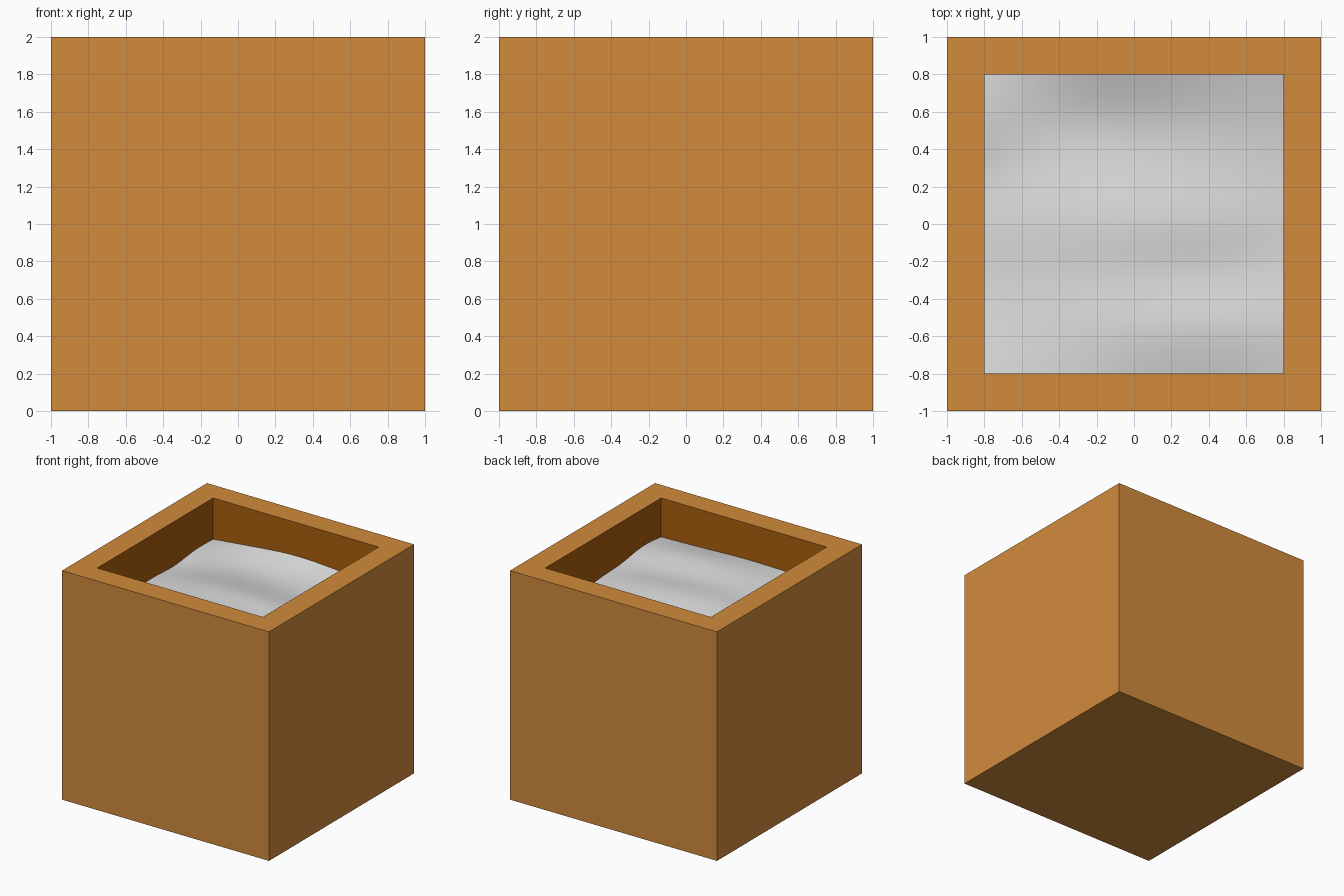
import bpy
import bmesh

cube = bpy.data.objects.get("Cube")
if cube:
    bpy.data.objects.remove(cube, do_unlink=True)


def make_material(name, rgb):
    mat = bpy.data.materials.new(name)
    mat.use_nodes = True
    color = (*rgb, 1.0)
    mat.diffuse_color = color
    mat.node_tree.nodes["Principled BSDF"].inputs["Base Color"].default_value = color
    return mat


def add_object(name, bm, materials):
    mesh = bpy.data.meshes.new(name)
    bm.to_mesh(mesh)
    bm.free()
    obj = bpy.data.objects.new(name, mesh)
    bpy.context.collection.objects.link(obj)
    for mat in materials:
        mesh.materials.append(mat)
    return obj


outer_orange = make_material("warm orange", (0.64, 0.26, 0.046))
inner_brown = make_material("deep orange brown", (0.40, 0.115, 0.004))
pale_grey = make_material("pale grey", (0.70, 0.70, 0.70))

SIZE, WALL, FLOOR = 2.0, 0.2, 0.2

# Open box: inset the top face and push it down to form the cavity
bm = bmesh.new()
bmesh.ops.create_cube(bm, size=SIZE)
bmesh.ops.translate(bm, verts=bm.verts, vec=(0, 0, SIZE / 2))
top = max(bm.faces, key=lambda f: f.calc_center_median().z)
bmesh.ops.inset_region(bm, faces=[top], thickness=WALL, use_even_offset=True)
old_faces = set(bm.faces) - {top}
cavity = bmesh.ops.extrude_discrete_faces(bm, faces=[top])["faces"][0]
bmesh.ops.translate(bm, verts=cavity.verts, vec=(0, 0, FLOOR - SIZE))
for face in bm.faces:
    face.material_index = 0 if face in old_faces else 1
add_object("box", bm, [outer_orange, inner_brown])

# Uneven fill: a coarse height grid, rows running front to back, smoothed
heights = [
    [1.67, 1.68, 1.69, 1.67, 1.66],
    [1.63, 1.68, 1.73, 1.73, 1.69],
    [1.61, 1.66, 1.67, 1.63, 1.63],
    [1.63, 1.69, 1.71, 1.69, 1.63],
    [1.60, 1.64, 1.64, 1.63, 1.60],
    [1.65, 1.60, 1.61, 1.63, 1.61],
    [1.64, 1.68, 1.72, 1.69, 1.66],
]
half = SIZE / 2 - WALL
rows, cols = len(heights), len(heights[0])
bm = bmesh.new()
grid = [
    [
        bm.verts.new((half * (2 * c / (cols - 1) - 1), half * (2 * r / (rows - 1) - 1), z))
        for c, z in enumerate(row)
    ]
    for r, row in enumerate(heights)
]
for r in range(rows - 1):
    for c in range(cols - 1):
        face = bm.faces.new((grid[r][c], grid[r][c + 1], grid[r + 1][c + 1], grid[r + 1][c]))
        face.smooth = True
fill = add_object("fill_surface", bm, [pale_grey])
smooth = fill.modifiers.new("smooth", "SUBSURF")
smooth.levels = smooth.render_levels = 3
smooth.boundary_smooth = "PRESERVE_CORNERS"
